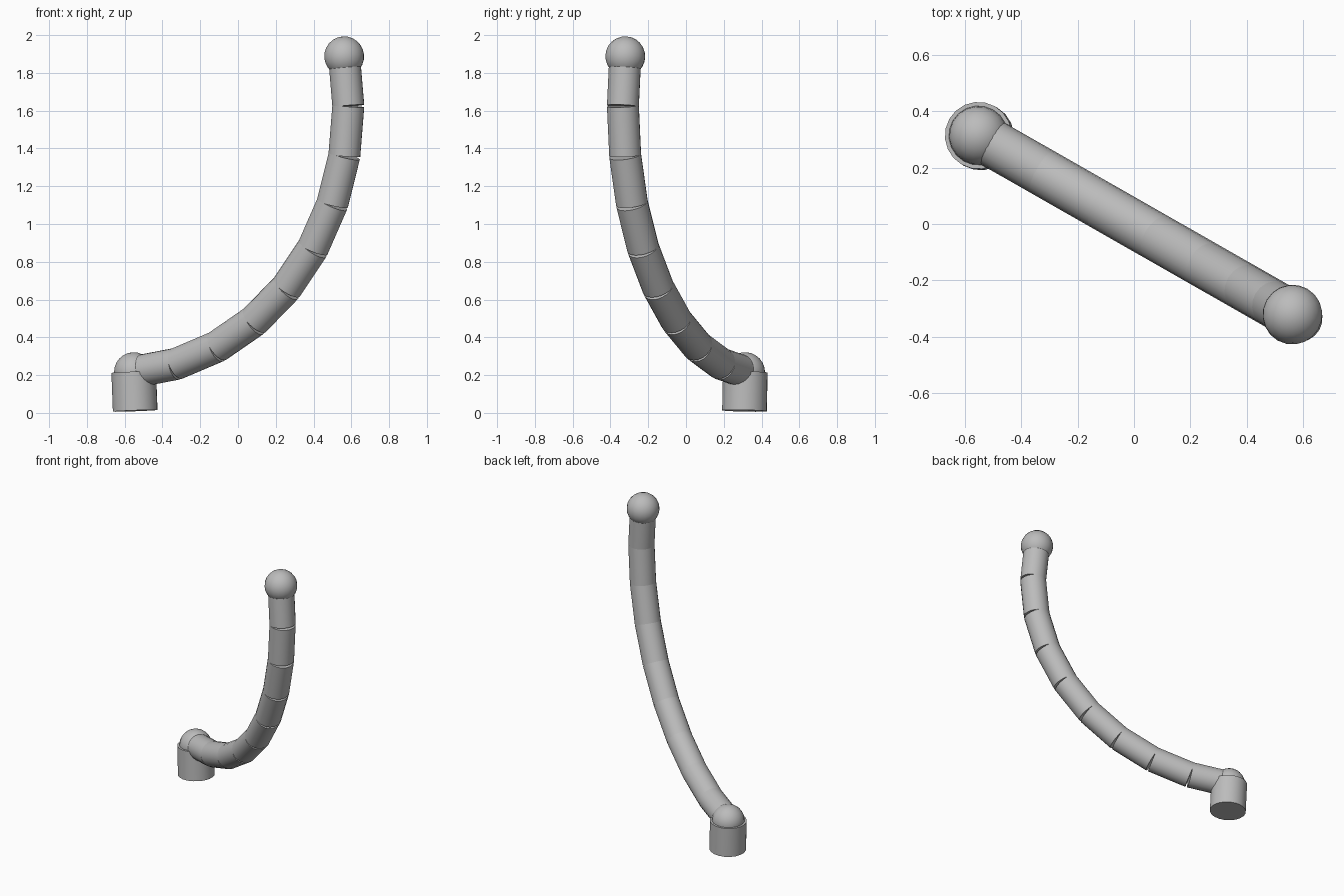
import bpy
from math import radians
from mathutils import Matrix, Vector

cube = bpy.data.objects.get("Cube")
if cube:
    bpy.data.objects.remove(cube, do_unlink=True)

# Single grey material
grey = bpy.data.materials.new("mid_grey")
grey.use_nodes = True
GREY = (0.5, 0.5, 0.5, 1)
grey.diffuse_color = GREY
grey.node_tree.nodes["Principled BSDF"].inputs["Base Color"].default_value = GREY

SIDES = 20
# The arm bends in one vertical plane, turned about z
PLANE = Matrix.Rotation(radians(-29.7), 3, 'Z')


def direction(angle):
    """Unit vector in the bending plane, angle measured up from horizontal."""
    return PLANE @ Matrix.Rotation(radians(-angle), 3, 'Y') @ Vector((1, 0, 0))


def finish(name, axis):
    obj = bpy.context.object
    obj.name = name
    obj.rotation_euler = axis.to_track_quat('Z', 'Y').to_euler()
    obj.data.materials.append(grey)
    bpy.ops.object.shade_smooth_by_angle(angle=radians(30))


def rod(name, start, end, radius):
    bpy.ops.mesh.primitive_cylinder_add(vertices=SIDES, radius=radius,
                                        depth=(end - start).length,
                                        location=(start + end) / 2)
    finish(name, end - start)


def ball(name, centre, radius, axis):
    bpy.ops.mesh.primitive_uv_sphere_add(segments=SIDES, ring_count=12,
                                         radius=radius, location=centre)
    finish(name, axis)


# Base post, leaning slightly, with its ball joint
base = Vector((-0.552, 0.314, 0.216))
up = direction(92.5)
rod("base_post", base - up * 0.205, base, 0.119)
ball("base_ball", base, 0.105, up)

# Nine straight segments, each turned a little further upward
joint = base
for i in range(9):
    heading = direction(9.5 + 10.75 * i)
    tip = joint + heading * 0.264
    rod(f"arm_segment_{i + 1}", joint, tip, 0.085)
    joint = tip

# Ball at the tip
ball("tip_ball", joint, 0.106, heading)
